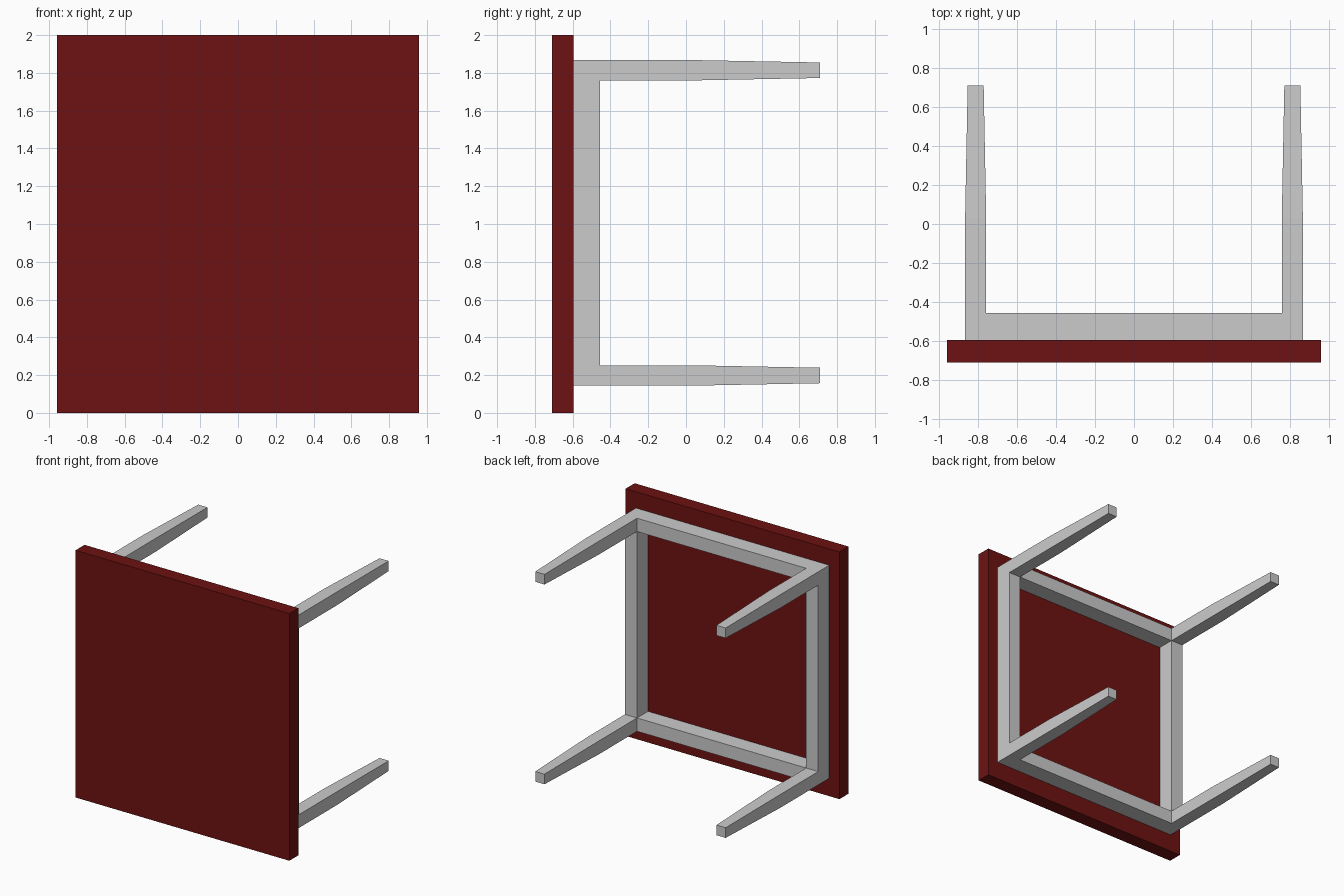
import bpy
import bmesh

if "Cube" in bpy.data.objects:
    bpy.data.objects.remove(bpy.data.objects["Cube"])

Y_FRONT, Y_BACK, Y_END = -0.71, -0.595, 0.71
Y_RAIL, Y_TAPER = -0.455, 0.03
LEG_X, LEG_Z = 0.811, 0.808      # leg offsets from the frame centre
CENTRE_Z = 1.006
HALF, TIP = 0.054, 0.041         # leg half widths at the frame and the foot


def loft(name, cx, cz, sections):
    """Box-like solid along y; sections are (y, half width x, half height z)."""
    bm = bmesh.new()
    rings = [[bm.verts.new((cx + sx * hx, y, cz + sz * hz))
              for sx, sz in ((-1, -1), (1, -1), (1, 1), (-1, 1))]
             for y, hx, hz in sections]
    for a, b in zip(rings, rings[1:]):
        for i in range(4):
            j = (i + 1) % 4
            bm.faces.new((a[i], a[j], b[j], b[i]))
    bm.faces.new(rings[0])
    bm.faces.new(rings[-1])
    bmesh.ops.recalc_face_normals(bm, faces=bm.faces)
    mesh = bpy.data.meshes.new(name)
    bm.to_mesh(mesh)
    bm.free()
    obj = bpy.data.objects.new(name, mesh)
    bpy.context.collection.objects.link(obj)
    return obj


# Table top, standing on its edge
top = loft("table_top", 0, 1.0, [(Y_FRONT, 0.957, 1.0), (Y_BACK, 0.957, 1.0)])
red = bpy.data.materials.new("dark_red")
red.diffuse_color = (0.155, 0.006, 0.006, 1)
red.use_nodes = True
red.node_tree.nodes["Principled BSDF"].inputs["Base Color"].default_value = red.diffuse_color
top.data.materials.append(red)

# Four tapered legs
for sx, side in ((-1, "left"), (1, "right")):
    for sz, level in ((-1, "lower"), (1, "upper")):
        loft(f"{level}_{side}_leg", sx * LEG_X, CENTRE_Z + sz * LEG_Z,
             [(Y_BACK, HALF, HALF), (Y_TAPER, HALF, HALF), (Y_END, TIP, TIP)])

# Rails running between the legs, flush with them
for s, side, level in ((-1, "left", "lower"), (1, "right", "upper")):
    hx, hz = LEG_X - HALF, LEG_Z - HALF
    loft(f"{side}_rail", s * LEG_X, CENTRE_Z,
         [(Y_BACK, HALF, hz), (Y_RAIL, HALF, hz)])
    loft(f"{level}_rail", 0, CENTRE_Z + s * LEG_Z,
         [(Y_BACK, hx, HALF), (Y_RAIL, hx, HALF)])
